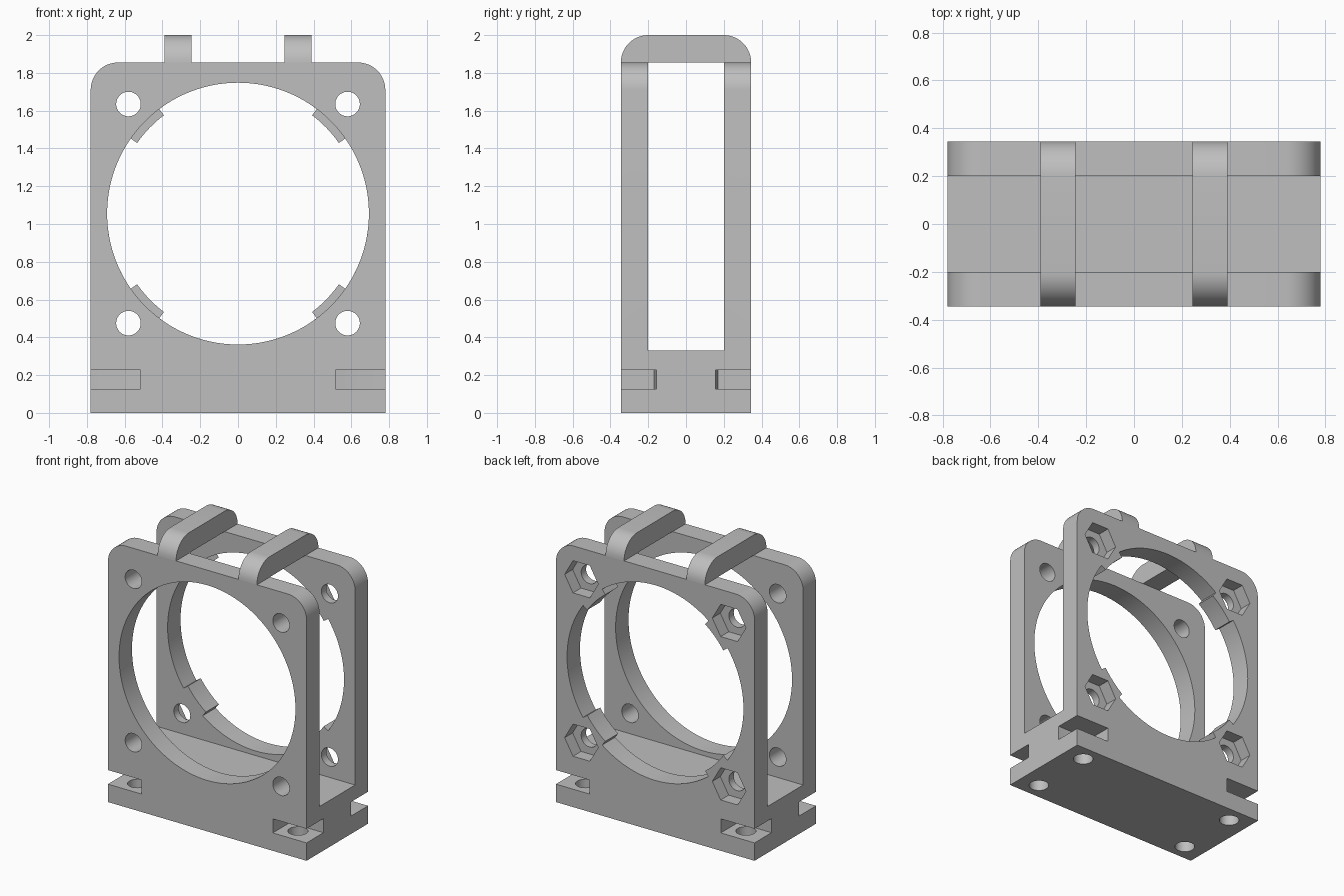
import bpy, bmesh
from math import sin, cos, radians, pi
from mathutils import Vector

if "Cube" in bpy.data.objects:
    bpy.data.objects.remove(bpy.data.objects["Cube"], do_unlink=True)

grey = bpy.data.materials.new("plain grey")
grey.use_nodes = True
grey.diffuse_color = (0.52, 0.52, 0.52, 1)
grey.node_tree.nodes["Principled BSDF"].inputs["Base Color"].default_value = (0.52, 0.52, 0.52, 1)

W, D, TOP = 0.78, 0.345, 1.855      # half width, half depth, plate top
GAP, FLOOR = 0.20, 0.33             # half gap between plates, base top
CZ, R, HOLE = 1.055, 0.693, 0.58    # opening centre, radius, screw offset
ROUND = 0.145


def arc(cx, cy, r, a0, a1, n):
    """Points along an arc, angles in degrees."""
    step = radians(a1 - a0) / n
    return [(cx + r * cos(radians(a0) + i * step),
             cy + r * sin(radians(a0) + i * step)) for i in range(n + 1)]


def circle(cx, cy, r, n=48, turn=0):
    return arc(cx, cy, r, turn, turn + 360, n)[:-1]


def prism(name, points, axis, lo, hi):
    """Extrude a 2D profile along one axis from lo to hi."""
    place = {"x": lambda a, b, t: (t, a, b),
             "y": lambda a, b, t: (a, t, b),
             "z": lambda a, b, t: (a, b, t)}[axis]
    bm = bmesh.new()
    face = bm.faces.new([bm.verts.new(place(a, b, lo)) for a, b in points])
    out = bmesh.ops.extrude_face_region(bm, geom=[face])
    verts = [v for v in out["geom"] if isinstance(v, bmesh.types.BMVert)]
    bmesh.ops.translate(bm, verts=verts, vec=Vector(place(0, 0, hi - lo)))
    bmesh.ops.recalc_face_normals(bm, faces=bm.faces)
    mesh = bpy.data.meshes.new(name)
    bm.to_mesh(mesh)
    bm.free()
    mesh.materials.append(grey)
    obj = bpy.data.objects.new(name, mesh)
    bpy.context.collection.objects.link(obj)
    return obj


def activate(obj):
    bpy.ops.object.select_all(action="DESELECT")
    obj.select_set(True)
    bpy.context.view_layer.objects.active = obj


def cut(target, cutter):
    cutter.hide_render = True
    activate(target)
    mod = target.modifiers.new("cut", "BOOLEAN")
    mod.operation, mod.solver, mod.object = "DIFFERENCE", "EXACT", cutter
    bpy.ops.object.modifier_apply(modifier=mod.name)
    bpy.data.objects.remove(cutter, do_unlink=True)


def smooth(obj):
    activate(obj)
    bpy.ops.object.shade_smooth_by_angle(angle=radians(25))


# Body: rounded plate silhouette through the full depth
body = prism("mount_body", [(-W, 0), (W, 0)]
             + arc(W - ROUND, TOP - ROUND, ROUND, 0, 90, 12)
             + arc(ROUND - W, TOP - ROUND, ROUND, 90, 180, 12), "y", -D, D)

# Slot that leaves two plates standing on the base
cut(body, prism("gap_cutter", [(-GAP, FLOOR), (GAP, FLOOR), (GAP, 3), (-GAP, 3)], "x", -1, 1))

# Front opening is a plain circle
cut(body, prism("front_opening_cutter", circle(0, CZ, R, 120), "y", -D - 0.1, 0))

# Back opening keeps four thickened pads on the diagonals
pads = [(35, 53), (127, 145), (215, 233), (307, 325)]
outline, previous = [], pads[-1][1] - 360
for start, end in pads:
    outline += arc(0, CZ, R, previous, start, 24) + arc(0, CZ, 0.652, start, end, 6)
    previous = end
cut(body, prism("back_opening_cutter", outline, "y", 0, D + 0.1))

for sx in (-1, 1):
    for sz in (-1, 1):
        # Screw holes through both plates, hexagonal nut pockets at the back
        x, z = sx * HOLE, CZ + sz * HOLE
        cut(body, prism("screw_cutter", circle(x, z, 0.065), "y", -1, 1))
        cut(body, prism("nut_cutter", circle(x, z, 0.132, 6), "y", D - 0.09, D + 0.1))
    for sy in (-1, 1):
        # Corner slots in the base with a foot hole below each
        slot = [(0.515, 0.5), (0.515, 0.17), (0.635, 0.155), (0.9, 0.155), (0.9, 0.5)]
        cut(body, prism("slot_cutter", [(sx * a, sy * b) for a, b in slot], "z", 0.127, 0.227))
        cut(body, prism("foot_hole_cutter", circle(sx * 0.63, sy * 0.228, 0.065), "z", -0.1, 0.18))
smooth(body)

# Two rounded straps bridging the plates
strap = ([(-D, TOP), (D, TOP)] + arc(D - ROUND, 2 - ROUND, ROUND, 0, 90, 12)[1:]
         + arc(ROUND - D, 2 - ROUND, ROUND, 90, 180, 12)[:-1])
for side, x in (("right", -0.39), ("left", 0.245)):
    smooth(prism(side + "_strap", strap, "x", x, x + 0.145))
